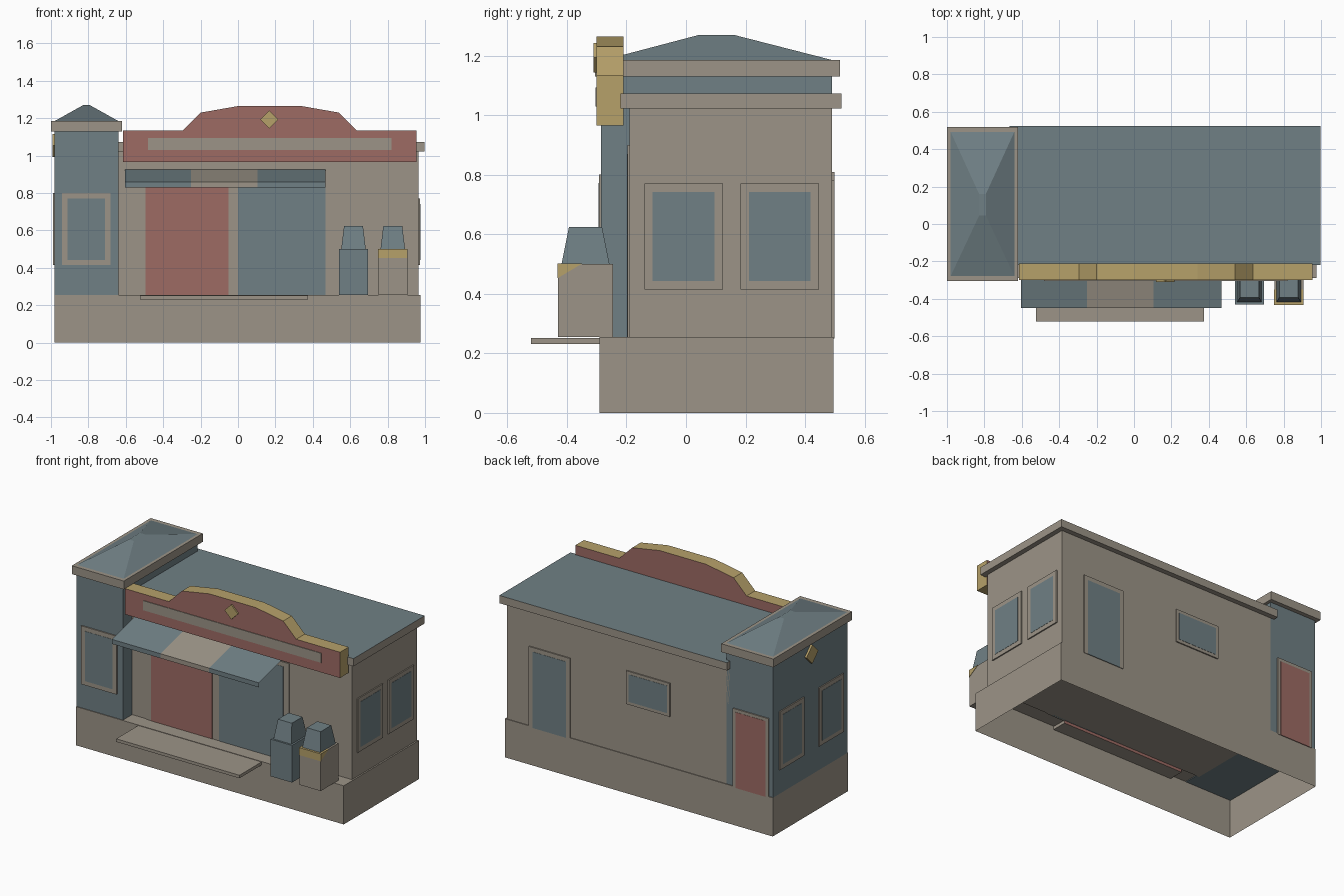
import bpy
import bmesh

old = bpy.data.objects.get("Cube")
if old:
    bpy.data.objects.remove(old, do_unlink=True)


def material(name, rgb):
    linear = [((c / 255 + 0.055) / 1.055) ** 2.4 for c in rgb] + [1]
    mat = bpy.data.materials.new(name)
    mat.use_nodes = True
    mat.diffuse_color = linear
    mat.node_tree.nodes["Principled BSDF"].inputs["Base Color"].default_value = linear
    return mat


STONE = material("warm stone", (156, 148, 135))
SLATE = material("slate blue", (112, 128, 133))
RED = material("brick red", (157, 107, 100))
GOLD = material("dull gold", (182, 161, 106))


def finish(name, bm, *mats):
    mesh = bpy.data.meshes.new(name)
    bm.normal_update()
    bm.to_mesh(mesh)
    bm.free()
    for mat in mats:
        mesh.materials.append(mat)
    obj = bpy.data.objects.new(name, mesh)
    bpy.context.scene.collection.objects.link(obj)
    return obj


def box(name, xs, ys, zs, mat, accent=None, rule=None, top=None, open_bottom=False):
    """Box from ranges; top = (xs, ys) tapers it, rule picks accent faces by normal."""
    bm = bmesh.new()
    bmesh.ops.create_cube(bm, size=1)
    for v in bm.verts:
        rx, ry = top if top and v.co.z > 0 else (xs, ys)
        v.co = [r[c > 0] for r, c in zip((rx, ry, zs), v.co)]
    bm.normal_update()
    if rule:
        for f in bm.faces:
            f.material_index = int(rule(f.normal))
    if open_bottom:
        bm.faces.remove(min(bm.faces, key=lambda f: f.normal.z))
    return finish(name, bm, mat, *([accent] if accent else []))


def prism(name, points, axis, lo, hi, rim, cap=None):
    """Extrude a profile along x (y,z points) or y (x,z points)."""
    def place(p, t):
        return (t, *p) if axis == "x" else (p[0], t, p[1])
    bm = bmesh.new()
    base = bm.faces.new([bm.verts.new(place(p, lo)) for p in points])
    new = bmesh.ops.extrude_face_region(bm, geom=[base], use_keep_orig=True)["geom"]
    for v in new:
        if isinstance(v, bmesh.types.BMVert):
            v.co["xyz".index(axis)] = hi
    bmesh.ops.recalc_face_normals(bm, faces=bm.faces)
    for f in bm.faces:
        if cap and abs(f.normal["xyz".index(axis)]) > 0.9:
            f.material_index = 1
    return finish(name, bm, rim, *([cap] if cap else []))


def plate(name, axis, plane, out, span, zs, mat, thick=0.008):
    depth = sorted((plane - out * 0.01, plane + out * thick))
    xs, ys = (depth, span) if axis == "x" else (span, depth)
    box(name, xs, ys, zs, mat)


def opening(name, axis, plane, out, span, zs, fill, rim=0.028, sill=True):
    """Framed window, or door when it has no sill."""
    plate(name + "_frame", axis, plane, out, span, zs, STONE)
    inner = (span[0] + rim, span[1] - rim)
    plate(name + "_panel", axis, plane, out, inner,
          (zs[0] + rim * sill, zs[1] - rim), fill, 0.0095)


# Foundation, hollow underneath, and the entrance step
box("foundation", (-.98, .975), (-.29, .495), (0, .255), STONE, open_bottom=True)
box("entrance_step", (-.525, .375), (-.52, -.19), (.232, .252), STONE,
    RED, lambda n: n.y > .5)

# Main building and flat roof
box("main_walls", (-.66, .965), (-.19, .49), (.25, 1.03), STONE)
box("main_roof", (-.665, .997), (-.22, .523), (1.022, 1.073), STONE,
    SLATE, lambda n: n.z > .5)

# Corner tower with cornice and hipped roof
box("tower_walls", (-.98, -.64), (-.285, .49), (.25, 1.14), SLATE)
box("tower_cornice", (-1, -.62), (-.305, .518), (1.13, 1.185), STONE)
box("tower_roof", (-.98, -.64), (-.278, .492), (1.185, 1.27), SLATE,
    top=((-.828, -.792), (.045, .16)))

# Stepped parapet, sign band and diamond ornaments
half = [(.785, .965), (.785, 1.135), (.465, 1.135), (.37, 1.23), (.17, 1.265)]
MID = .17
outline = [(MID + x, z) for x, z in half] + [(MID - x, z) for x, z in reversed(half)]
prism("parapet", outline, "y", -.3, -.21, GOLD, RED)
plate("sign_band", "y", -.3, -1, (-.48, .82), (1.03, 1.093), STONE, .004)


def diamond(a, z, r):
    return [(a - r, z), (a, z - r), (a + r, z), (a, z + r)]


prism("parapet_diamond", diamond(.167, 1.193, .049), "y", -.31, -.295, GOLD)
prism("tower_diamond", diamond(.1, 1.055, .062), "x", -.993, -.975, GOLD)

# Side windows of the main building and the tower
for i, y in enumerate((-.14, .183)):
    opening(f"main_side_window_{i}", "x", .965, 1, (y, y + .264), (.415, .77), SLATE)
for i, y in enumerate((-.235, .175)):
    opening(f"tower_side_window_{i}", "x", -.98, -1, (y, y + .255), (.415, .8), SLATE)
opening("tower_front_window", "y", -.285, -1, (-.94, -.682), (.415, .8), SLATE)

# Front entrance: red door and large glazed bay
plate("entrance_surround", "y", -.19, -1, (-.53, .51), (.25, .9), STONE, .006)
plate("entrance_door", "y", -.19, -1, (-.495, -.05), (.25, .87), RED)
plate("entrance_glazing", "y", -.19, -1, (0, .468), (.25, .87), SLATE)

# Rear openings
opening("rear_door", "y", .49, 1, (.5, .8), (.25, .78), SLATE, sill=False)
opening("rear_window", "y", .49, 1, (-.23, .09), (.59, .81), SLATE, .02)
opening("tower_rear_door", "y", .49, 1, (-.95, -.69), (.25, .77), RED, .02, False)

# Awning: thin striped sheet with a front lip
bm = bmesh.new()
section = [(-.19, .925), (-.45, .86), (-.45, .83)]
rows = [[bm.verts.new((x, y, z)) for y, z in section] for x in (-.605, -.25, .105, .468)]
for stripe in range(3):
    a, b = rows[stripe], rows[stripe + 1]
    for k in range(2):
        f = bm.faces.new((a[k], a[k + 1], b[k + 1], b[k]))
        f.material_index = stripe % 2
finish("awning", bm, SLATE, STONE)

# Fuel dispensers
for side, x, mat in (("right", .54, SLATE), ("left", .75, STONE)):
    box(f"{side}_pump_body", (x, x + .155), (-.43, -.245), (.255, .5), mat)
    box(f"{side}_pump_head", (x + .012, x + .143), (-.418, -.257), (.5, .625), SLATE,
        top=((x + .027, x + .128), (-.393, -.282)))
prism("left_pump_band", [(-.432, .501), (-.35, .501), (-.432, .452)],
      "x", .748, .907, GOLD)
